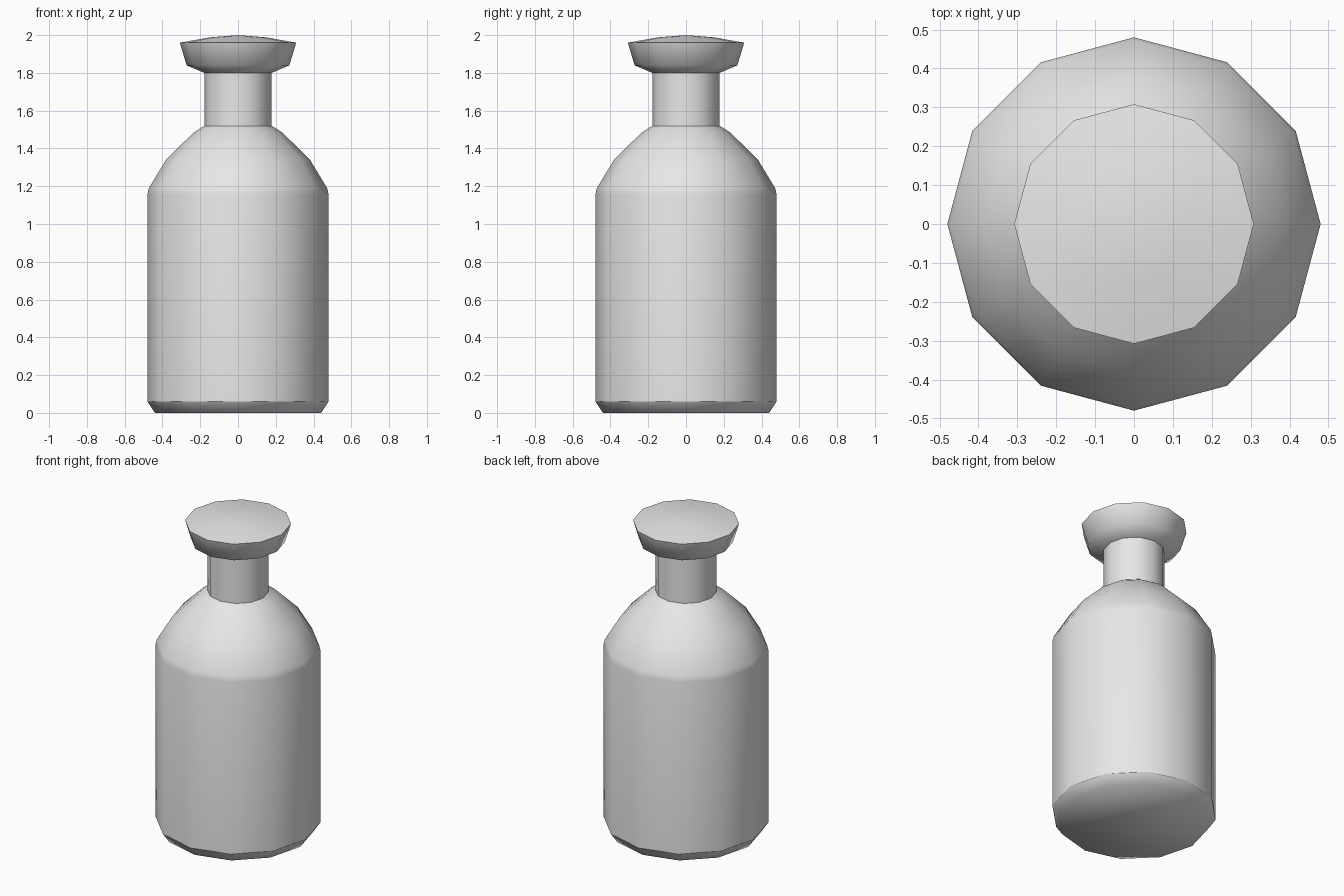
import bpy
import bmesh
from math import cos, sin, tau

SIDES = 12

cube = bpy.data.objects.get("Cube")
if cube:
    bpy.data.objects.remove(cube, do_unlink=True)

grey = bpy.data.materials.new("light_grey")
grey.use_nodes = True
grey.diffuse_color = (0.8, 0.8, 0.8, 1)
grey.node_tree.nodes["Principled BSDF"].inputs["Base Color"].default_value = grey.diffuse_color


def lathe(name, profile, sharp_rings=(), base=False, apex=None):
    """Turn (radius, height) points around z, listed from bottom to top."""
    bm = bmesh.new()
    rings = [[bm.verts.new((r * cos(tau * i / SIDES), r * sin(tau * i / SIDES), z))
              for i in range(SIDES)] for r, z in profile]
    for low, high in zip(rings, rings[1:]):
        for i in range(SIDES):
            j = (i + 1) % SIDES
            bm.faces.new((low[i], low[j], high[j], high[i]))
    if base:
        bm.faces.new(rings[0][::-1])
    if apex is not None:
        tip = bm.verts.new((0, 0, apex))
        for i in range(SIDES):
            bm.faces.new((rings[-1][i], rings[-1][(i + 1) % SIDES], tip))
    for face in bm.faces:
        face.smooth = True
    # Crisp creases around the chosen rings
    for k in sharp_rings:
        for i in range(SIDES):
            bm.edges.get((rings[k][i], rings[k][(i + 1) % SIDES])).smooth = False
    mesh = bpy.data.meshes.new(name)
    bm.to_mesh(mesh)
    bm.free()
    mesh.materials.append(grey)
    obj = bpy.data.objects.new(name, mesh)
    bpy.context.collection.objects.link(obj)
    return obj


# Body with chamfered foot and rounded shoulder
lathe("bottle_body",
      [(0.44, 0), (0.48, 0.06), (0.48, 1.155), (0.472, 1.19),
       (0.38, 1.342), (0.234, 1.485), (0.178, 1.52)],
      sharp_rings=[1], base=True)

# Straight neck
lathe("bottle_neck", [(0.178, 1.52), (0.178, 1.8)])

# Flared stopper with a shallow domed top
lathe("stopper",
      [(0.178, 1.8), (0.272, 1.84), (0.308, 1.96), (0.15, 1.988)],
      sharp_rings=[2], apex=2.0)
